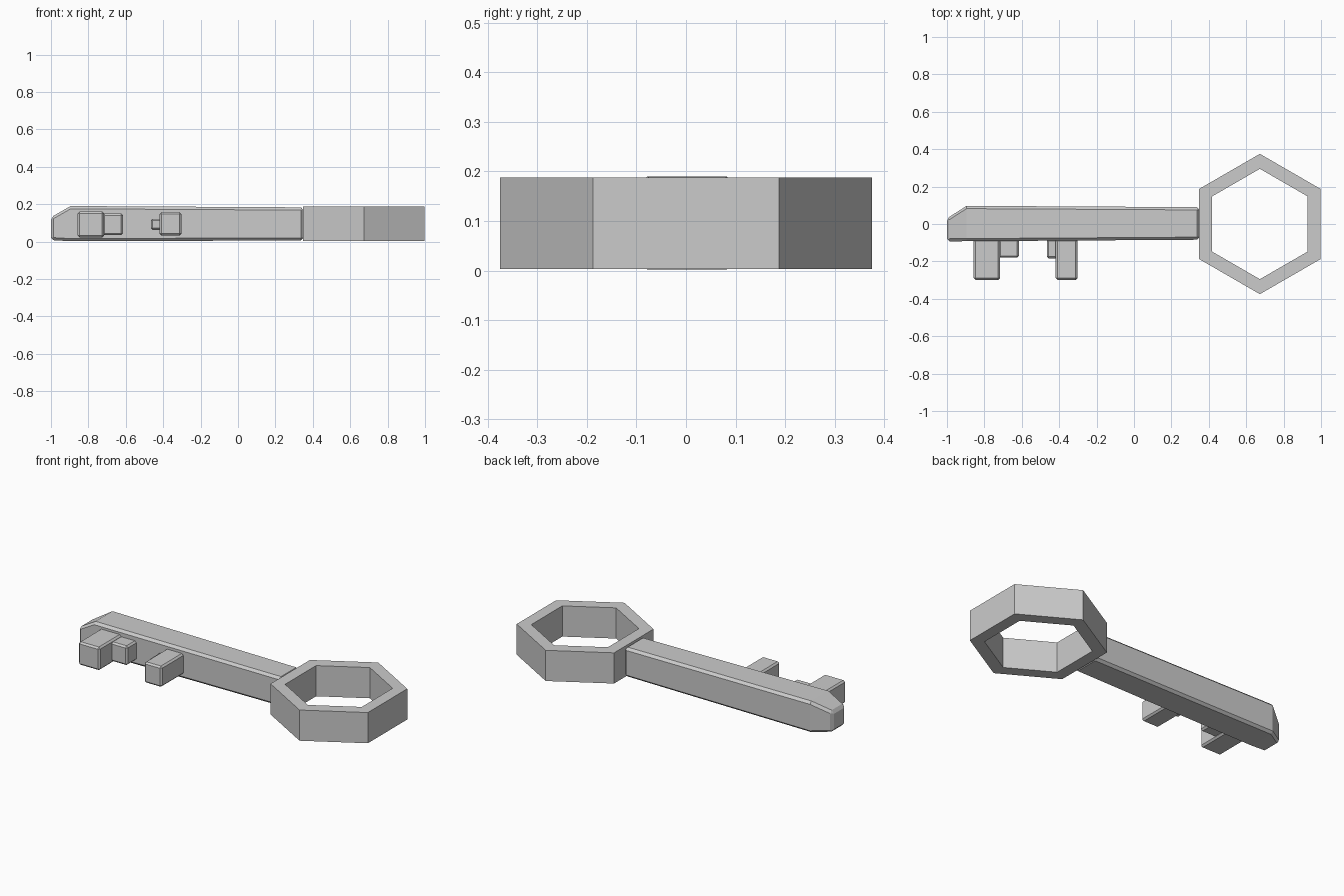
import bpy, math

if "Cube" in bpy.data.objects:
    bpy.data.objects.remove(bpy.data.objects["Cube"])


def make(name, verts, faces, bevel=0.0):
    me = bpy.data.meshes.new(name)
    me.from_pydata(verts, [], faces)
    me.update()
    ob = bpy.data.objects.new(name, me)
    bpy.context.collection.objects.link(ob)
    if bevel:
        m = ob.modifiers.new("bevel", 'BEVEL')
        m.width = bevel
        m.segments = 1
        m.limit_method = 'ANGLE'
        m.angle_limit = math.radians(40)
    return ob


def loft(name, sections, bevel):
    # Each section is x, y0, y1, z0, z1
    verts, faces = [], []
    for x, y0, y1, z0, z1 in sections:
        verts += [(x, y0, z0), (x, y1, z0), (x, y1, z1), (x, y0, z1)]
    for s in range(len(sections) - 1):
        for i in range(4):
            a, b = 4 * s + i, 4 * s + (i + 1) % 4
            faces.append((a, a + 4, b + 4, b))
    n = len(verts)
    faces += [(0, 1, 2, 3), (n - 1, n - 2, n - 3, n - 4)]
    return make(name, verts, faces, bevel)


# Shaft with a tip cut back on its top and rear sides
loft("shaft", [(-1.0, -0.093, 0.03, 0.008, 0.13),
               (-0.895, -0.092, 0.097, 0.002, 0.19),
               (0.35, -0.084, 0.09, 0.006, 0.183)], 0.014)

# Teeth on the front side: x0, x1, y end, z0, z1
teeth = [(-0.857, -0.716, -0.299, 0.022, 0.161),
         (-0.725, -0.615, -0.18, 0.034, 0.15),
         (-0.419, -0.302, -0.299, 0.032, 0.157),
         (-0.466, -0.41, -0.185, 0.062, 0.122)]
for i, (x0, x1, y, z0, z1) in enumerate(teeth):
    loft(f"tooth_{i + 1}", [(x0, y, -0.08, z0, z1), (x1, y, -0.08, z0, z1)], 0.01)

# Hexagonal ring handle
verts, faces = [], []
for r, z in [(0.375, 0.003), (0.375, 0.188), (0.295, 0.188), (0.295, 0.003)]:
    for k in range(6):
        a = math.radians(90 + 60 * k)
        verts.append((0.673 + r * math.cos(a), r * math.sin(a), z))
for s in range(4):
    for k in range(6):
        j = (k + 1) % 6
        t = (s + 1) % 4
        faces.append((6 * s + k, 6 * s + j, 6 * t + j, 6 * t + k))
make("ring_handle", verts, faces)
